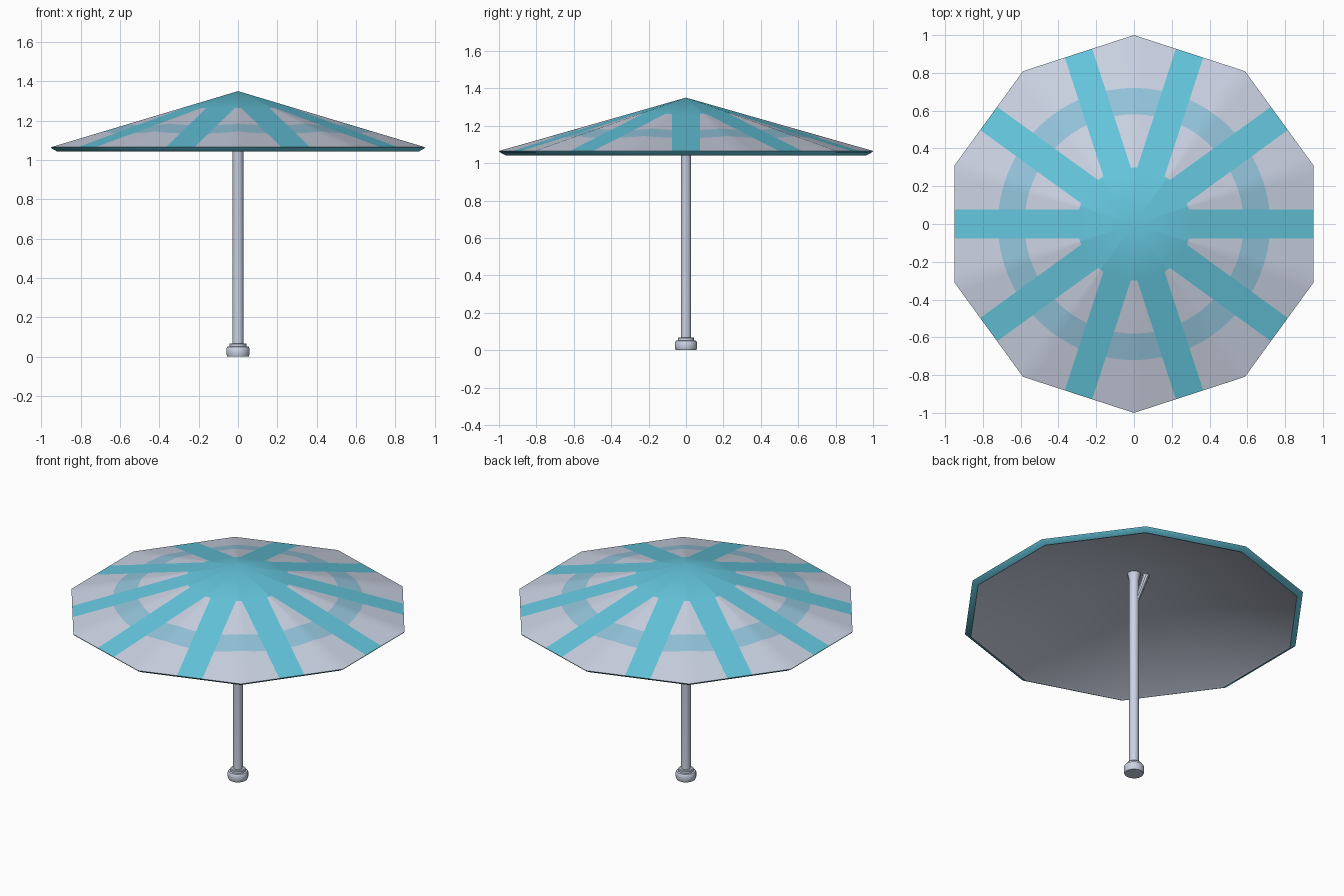
import bpy, bmesh, math
from mathutils import Matrix, Vector

if "Cube" in bpy.data.objects:
    bpy.data.objects.remove(bpy.data.objects["Cube"])

SIDES = 10
HALF = math.pi / SIDES
A = math.cos(HALF)            # distance from the centre to a canopy side
W = 0.076                     # half width of a spoke stripe
APEX, RIM = 1.35, 1.065


def mat(name, rgb):
    m = bpy.data.materials.new(name)
    m.diffuse_color = (*rgb, 1)
    m.use_nodes = True
    m.node_tree.nodes["Principled BSDF"].inputs["Base Color"].default_value = m.diffuse_color
    return m


WHITE = mat("pale grey", (0.60, 0.65, 0.77))
TEAL = mat("teal", (0.13, 0.57, 0.73))
BLUE = mat("light blue", (0.30, 0.56, 0.72))


def finish(bm, name, mats, angle=30):
    bmesh.ops.remove_doubles(bm, verts=bm.verts, dist=0.0005)
    me = bpy.data.meshes.new(name)
    bm.to_mesh(me)
    bm.free()
    ob = bpy.data.objects.new(name, me)
    bpy.context.collection.objects.link(ob)
    for m in mats:
        me.materials.append(m)
    bpy.ops.object.select_all(action='DESELECT')
    ob.select_set(True)
    bpy.context.view_layer.objects.active = ob
    bpy.ops.object.shade_smooth_by_angle(angle=math.radians(angle))
    return ob


def lathe(name, profile, sides, material, angle=35):
    bm = bmesh.new()
    rings = [[bm.verts.new((r * math.cos(2 * math.pi * i / sides),
                            r * math.sin(2 * math.pi * i / sides), z))
              for i in range(sides)] for r, z in profile]
    for a, b in zip(rings, rings[1:]):
        for i in range(sides):
            j = (i + 1) % sides
            bm.faces.new((a[i], a[j], b[j], b[i]))
    bm.faces.new(rings[0][::-1])
    bm.faces.new(rings[-1])
    return finish(bm, name, [material], angle)


# Canopy: one striped panel repeated round the centre
bm = bmesh.new()
LEVELS = [0.30, 0.58, 0.72, None]     # None is the straight outer edge
COLS = 4


def height(u):
    return APEX - (APEX - RIM) * u / A


def row(level):
    """Points across one panel at a given radius, from -18 to +18 degrees."""
    edge = math.atan(W / A) if level is None else math.asin(W / level)
    right = [edge + (HALF - edge) * i / COLS for i in range(COLS + 1)]
    pts = []
    for t in [-x for x in reversed(right)] + right:
        r = A / math.cos(t) if level is None else level
        u = r * math.cos(t)
        pts.append(Vector((u, r * math.sin(t), height(u))))
    return pts


rows = [row(l) for l in LEVELS]
for k in range(SIDES):
    rot = Matrix.Rotation(2 * HALF * k, 3, 'Z')

    def face(points, index):
        f = bm.faces.new([bm.verts.new(rot @ p) for p in points])
        f.material_index = index

    # teal centre
    for i in range(len(rows[0]) - 1):
        face([Vector((0, 0, APEX)), rows[0][i], rows[0][i + 1]], 1)
    # spoke, white panels and blue ring
    for band, (a, b) in enumerate(zip(rows, rows[1:])):
        for i in range(len(a) - 1):
            index = 1 if i == COLS else (2 if band == 1 else 0)
            face([a[i], b[i], b[i + 1], a[i + 1]], index)

    # teal chamfered rim, thin lip and hollow underside
    def corner(r, z, s):
        return Vector((r * A, s * r * math.sin(HALF), z))

    outline = [(1.0, RIM), (0.995, 1.058), (0.965, 1.042), (0.95, 1.05)]
    for n, ((r0, z0), (r1, z1)) in enumerate(zip(outline, outline[1:])):
        face([corner(r0, z0, 1), corner(r0, z0, -1),
              corner(r1, z1, -1), corner(r1, z1, 1)], 1 if n < 2 else 0)
    face([corner(0.95, 1.05, 1), corner(0.95, 1.05, -1), Vector((0, 0, 1.335))], 0)
finish(bm, "canopy", [WHITE, TEAL, BLUE])

# Pole with slight flare under the canopy
lathe("pole", [(0.028, 0.04), (0.028, 1.28), (0.038, 1.325)], 20, WHITE)

# Foot with bevelled edges and a collar
lathe("foot", [(0.054, 0.0), (0.059, 0.012), (0.059, 0.042), (0.054, 0.05),
               (0.044, 0.052), (0.044, 0.064), (0.040, 0.068)], 20, WHITE)

# Small brace from the pole to the underside
start, end = Vector((0, 0, 1.10)), Vector((-0.05, 0.05, 1.315))
bm = bmesh.new()
bmesh.ops.create_cone(bm, cap_ends=True, segments=10, radius1=0.012,
                      radius2=0.02, depth=(end - start).length)
turn = Vector((0, 0, 1)).rotation_difference(end - start).to_matrix().to_4x4()
bm.transform(Matrix.Translation((start + end) / 2) @ turn)
finish(bm, "brace", [WHITE])
